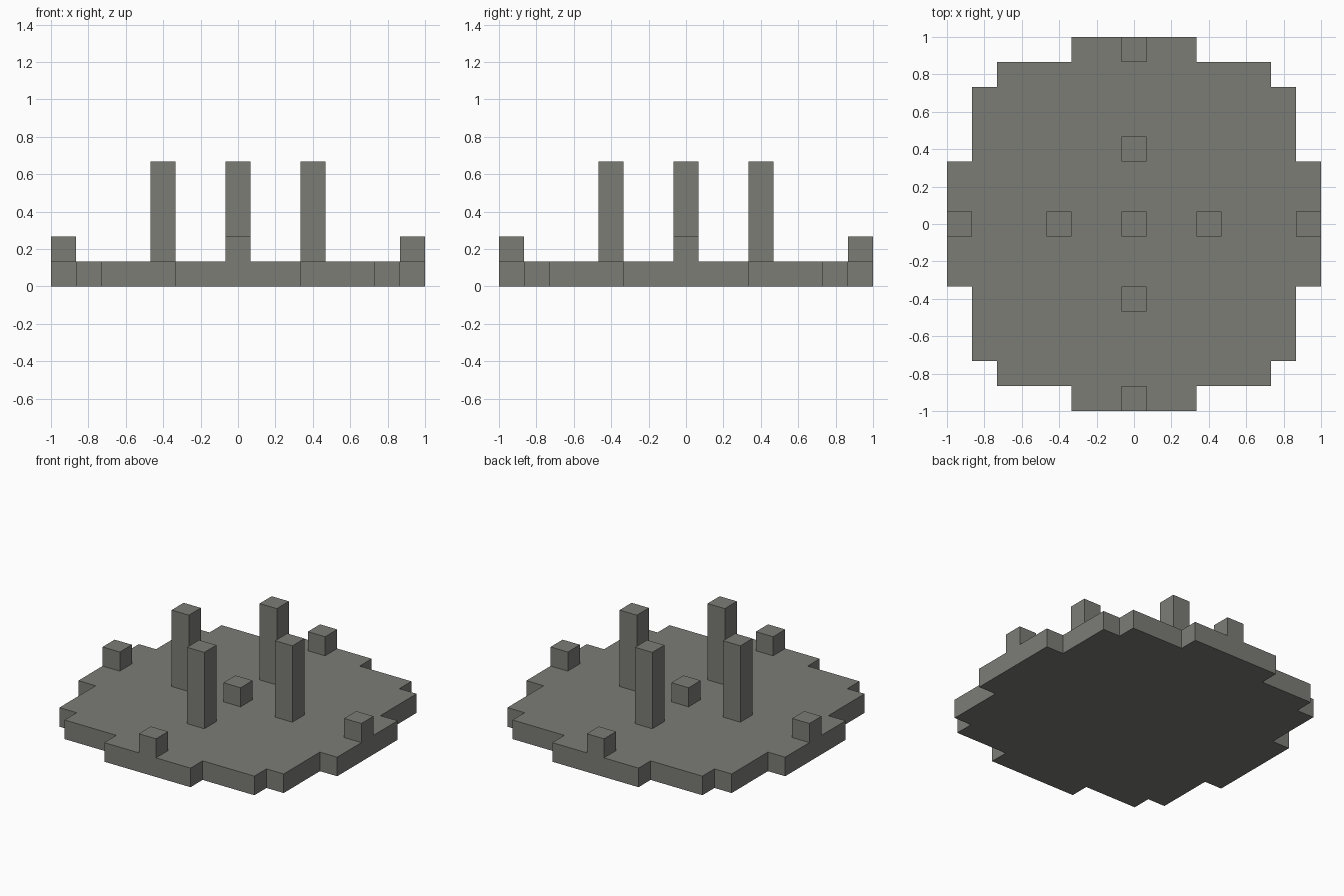
import bpy
import bmesh
from mathutils import Matrix

U = 2 / 15  # one block of the grid

if "Cube" in bpy.data.objects:
    bpy.data.objects.remove(bpy.data.objects["Cube"], do_unlink=True)

stone = bpy.data.materials.new("grey_stone")
stone.use_nodes = True
colour = (0.2, 0.2, 0.183, 1)
stone.diffuse_color = colour
stone.node_tree.nodes["Principled BSDF"].inputs["Base Color"].default_value = colour


def add_object(name, bm):
    mesh = bpy.data.meshes.new(name)
    bmesh.ops.recalc_face_normals(bm, faces=bm.faces)
    bm.to_mesh(mesh)
    bm.free()
    mesh.materials.append(stone)
    obj = bpy.data.objects.new(name, mesh)
    bpy.context.collection.objects.link(obj)


def add_block(name, x, y, height):
    """Square pillar standing on the base; x, y and height in blocks."""
    bm = bmesh.new()
    bmesh.ops.create_cube(bm, size=U)
    bmesh.ops.scale(bm, vec=(1, 1, height), verts=bm.verts)
    bmesh.ops.translate(bm, vec=(x * U, y * U, U * (1 + height / 2)), verts=bm.verts)
    add_object(name, bm)


# Stepped round base: one quarter of the outline, turned four times
quarter = [(7.5, -2.5), (7.5, 2.5), (6.5, 2.5), (6.5, 5.5),
           (5.5, 5.5), (5.5, 6.5), (2.5, 6.5)]
bm = bmesh.new()
outline = []
for turn in range(4):
    for x, y in quarter:
        for _ in range(turn):
            x, y = -y, x
        outline.append(bm.verts.new((x * U, y * U, 0)))
bottom = bm.faces.new(outline)
top = bmesh.ops.extrude_face_region(bm, geom=[bottom], use_keep_orig=True)["geom"]
bmesh.ops.translate(bm, vec=(0, 0, U),
                    verts=[v for v in top if isinstance(v, bmesh.types.BMVert)])
add_object("base_platform", bm)

# Centre block, with tall pillars and low rim blocks on each axis
add_block("centre_block", 0, 0, 1)
for side, dx, dy in (("left", 1, 0), ("right", -1, 0), ("front", 0, -1), ("back", 0, 1)):
    add_block(side + "_pillar", dx * 3, dy * 3, 4)
    add_block(side + "_rim_block", dx * 7, dy * 7, 1)
